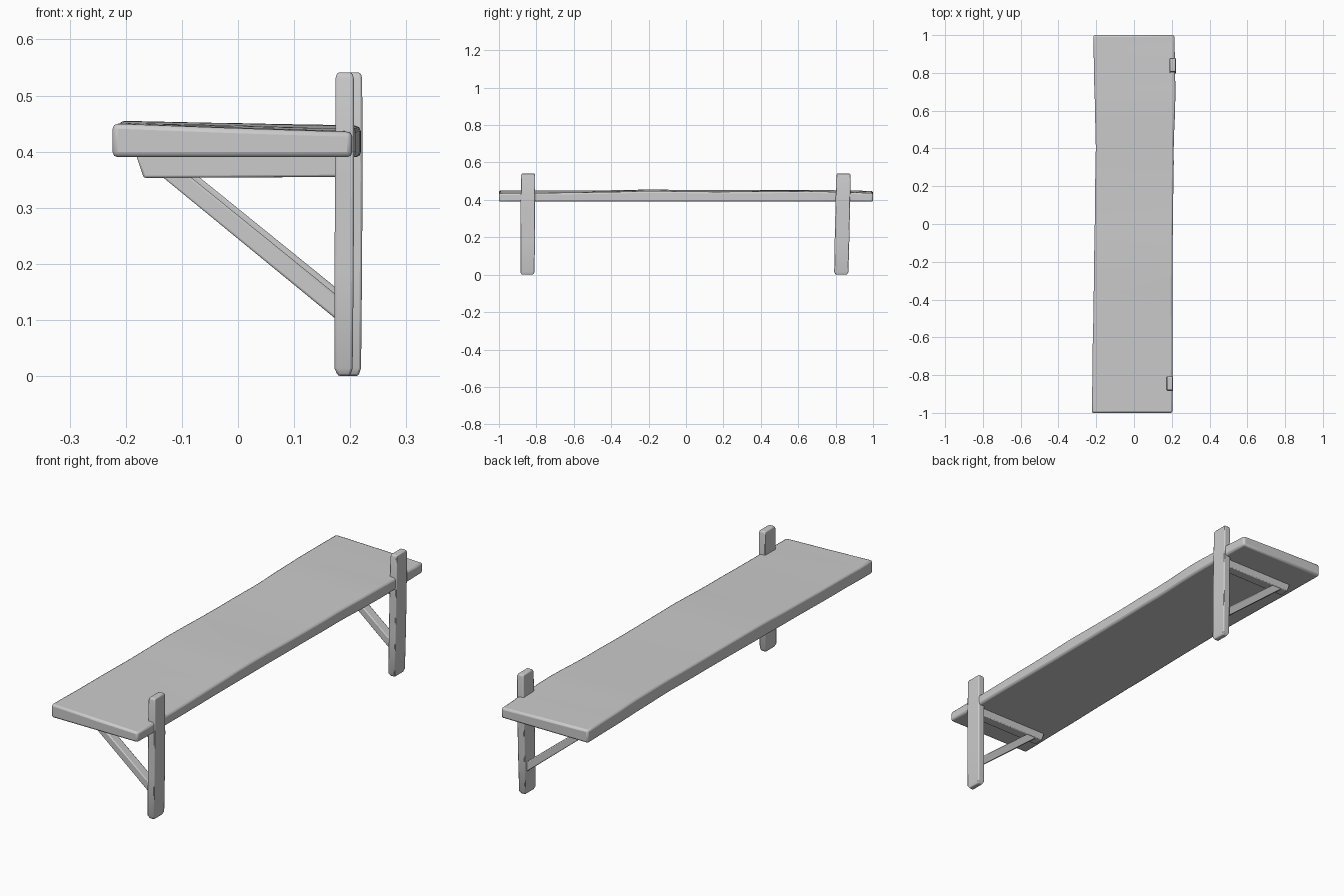
import bpy, bmesh, math, random

if "Cube" in bpy.data.objects:
    bpy.data.objects.remove(bpy.data.objects["Cube"])

random.seed(4)


def finish(bm, name, bevel, segments=2):
    """Turn a bmesh into a softened, smooth-shaded object."""
    bmesh.ops.recalc_face_normals(bm, faces=bm.faces)
    me = bpy.data.meshes.new(name)
    bm.to_mesh(me)
    bm.free()
    ob = bpy.data.objects.new(name, me)
    bpy.context.collection.objects.link(ob)
    mod = ob.modifiers.new("worn_edges", 'BEVEL')
    mod.width = bevel
    mod.segments = segments
    mod.limit_method = 'ANGLE'
    mod.angle_limit = math.radians(40)
    bpy.ops.object.select_all(action='DESELECT')
    ob.select_set(True)
    bpy.context.view_layer.objects.active = ob
    bpy.ops.object.shade_smooth_by_angle(angle=math.radians(35))
    return ob


def loft(rings, name, bevel):
    """Skin a list of equal-length vertex rings and cap both ends."""
    bm = bmesh.new()
    vr = [[bm.verts.new(p) for p in ring] for ring in rings]
    n = len(rings[0])
    for a, b in zip(vr, vr[1:]):
        for i in range(n):
            j = (i + 1) % n
            bm.faces.new((a[i], a[j], b[j], b[i]))
    bm.faces.new(vr[0])
    bm.faces.new(vr[-1])
    return finish(bm, name, bevel)


def prism(profile, y, width, name, bevel):
    """Extrude an xz profile along y, centred on y."""
    rings = [[(x, y + s * width / 2, z) for x, z in profile] for s in (-1, 1)]
    return loft(rings, name, bevel)


# Wavy seat plank: stations of y, left x, right x, left top z, right top z
stations = [
    (-1.00, -0.223, 0.203, 0.450, 0.435),
    (-0.75, -0.219, 0.203, 0.450, 0.437),
    (-0.45, -0.215, 0.204, 0.451, 0.441),
    (-0.20, -0.211, 0.204, 0.455, 0.447),
    (0.15, -0.205, 0.207, 0.452, 0.443),
    (0.40, -0.203, 0.211, 0.452, 0.444),
    (0.65, -0.208, 0.219, 0.454, 0.446),
    (0.85, -0.213, 0.217, 0.451, 0.441),
    (1.00, -0.216, 0.215, 0.448, 0.436),
]
rings = []
for a, b in zip(stations, stations[1:] + [None]):
    for t in ((0, 1 / 3, 2 / 3) if b else (0,)):
        y, xl, xr, zl, zr = [p + (q - p) * (3 * t * t - 2 * t ** 3)
                             for p, q in zip(a, b or a)]
        if b:
            y = a[0] + (b[0] - a[0]) * t
        j = random.uniform(-0.001, 0.001)
        xl, xr, zm = xl + j, xr - j, (zl + zr) / 2 + j
        rings.append([(xl, y, 0.39), (xr, y, 0.39), (xr, y, zr),
                      ((xl + xr) / 2, y, zm), (xl, y, zl)])
loft(rings, "seat_plank", 0.009)

# Two brackets: post, arm under the seat and diagonal brace
for side, y, dx, lean in (("front", -0.846, 0.0, 0.002), ("rear", 0.836, 0.015, 0.006)):
    # Post rings from the floor up: z, shrink of half sizes, x shift
    rings = []
    for z, shrink, sx in ((0.0, 0.009, 0.0), (0.014, 0.001, -0.001), (0.18, 0.0, 0.0),
                          (0.36, 0.0, 0.001), (0.53, 0.001, 0.001), (0.541, 0.005, 0.001)):
        cx = 0.189 + dx + sx
        cy = y + lean * (z / 0.27 - 1)
        hx, hy = 0.017 - shrink * 0.7, 0.039 - shrink
        rings.append([(cx + u * hx, cy + v * hy, z)
                      for u, v in ((-1, -1), (1, -1), (1, 1), (-1, 1))])
    loft(rings, side + "_post", 0.004)

    prism([(-0.182 + dx, 0.395), (-0.168 + dx, 0.353), (0.185 + dx, 0.355),
           (0.185 + dx, 0.395)], y, 0.046, side + "_arm", 0.004)

    prism([(-0.147 + dx, 0.365), (-0.097 + dx, 0.365), (0.185 + dx, 0.137),
           (0.185 + dx, 0.093)], y, 0.042, side + "_brace", 0.004)
